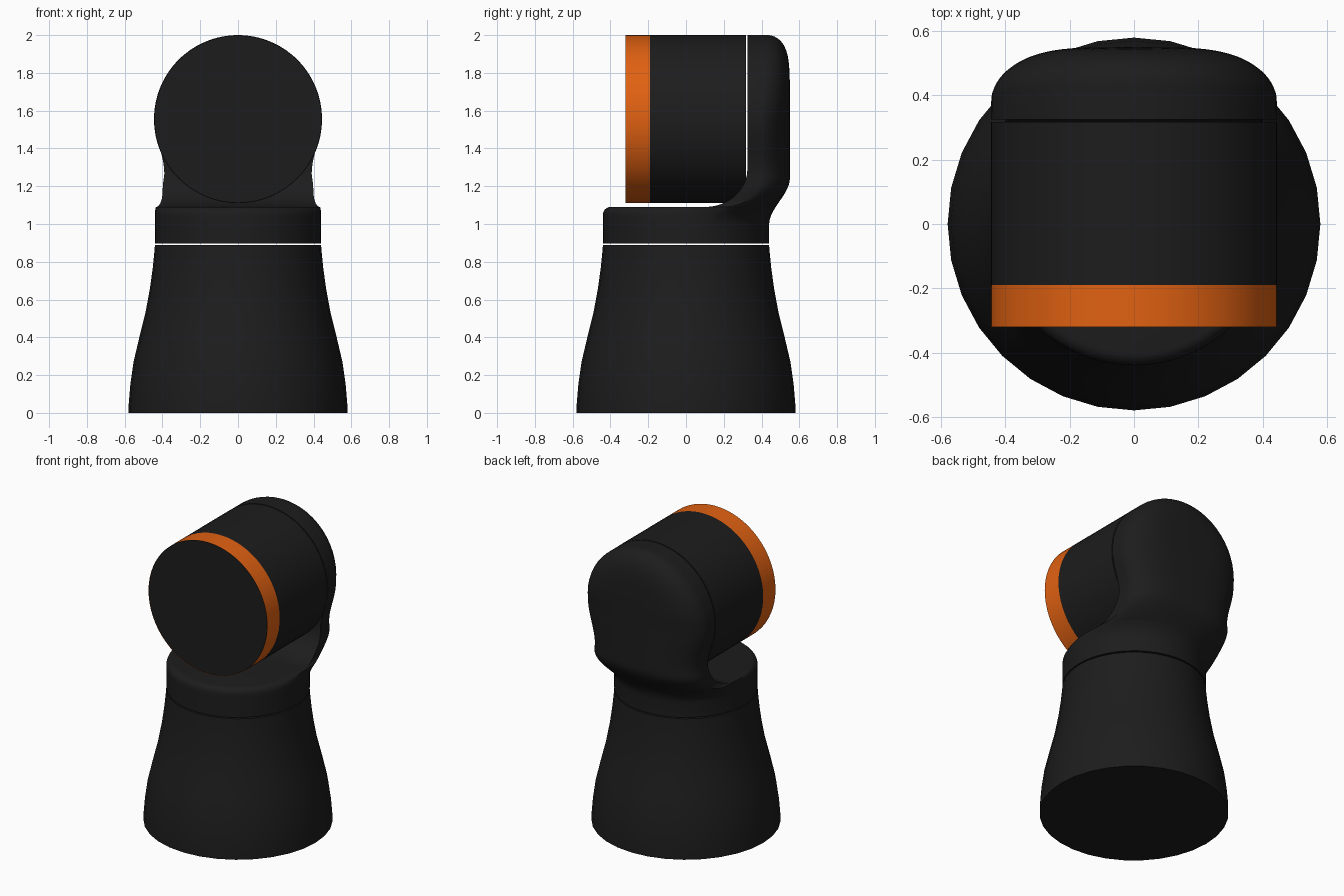
import bpy, bmesh
from math import sin, cos, pi, sqrt, asin, acos, radians, hypot

if "Cube" in bpy.data.objects:
    bpy.data.objects.remove(bpy.data.objects["Cube"])

ZC, R = 1.555, 0.445      # head axis height and radius
DISC = 0.44               # swivel disc radius


def material(name, rgb):
    m = bpy.data.materials.new(name)
    m.diffuse_color = (*rgb, 1)
    m.use_nodes = True
    m.node_tree.nodes["Principled BSDF"].inputs["Base Color"].default_value = m.diffuse_color
    return m


black = material("black", (0.012, 0.012, 0.012))
orange = material("orange", (0.75, 0.12, 0.006))


def loft(name, rings, mat, caps=True, angle=35):
    """Join rings of equal point count into a smooth skin."""
    bm = bmesh.new()
    rows = [[bm.verts.new(p) for p in ring] for ring in rings]
    n = len(rows[0])
    for a, b in zip(rows, rows[1:]):
        for i in range(n):
            j = (i + 1) % n
            bm.faces.new((a[i], a[j], b[j], b[i]))
    if caps:
        bm.faces.new(rows[0])
        bm.faces.new(rows[-1])
    bmesh.ops.remove_doubles(bm, verts=bm.verts, dist=1e-5)
    bmesh.ops.recalc_face_normals(bm, faces=bm.faces)
    me = bpy.data.meshes.new(name)
    bm.to_mesh(me)
    bm.free()
    ob = bpy.data.objects.new(name, me)
    bpy.context.collection.objects.link(ob)
    me.materials.append(mat)
    bpy.ops.object.select_all(action='DESELECT')
    ob.select_set(True)
    bpy.context.view_layer.objects.active = ob
    bpy.ops.object.shade_smooth_by_angle(angle=radians(angle))
    return ob


def angles(n):
    return [2 * pi * i / n for i in range(n)]


def lathe_z(profile, n):
    return [[(r * cos(a), r * sin(a), z) for a in angles(n)] for r, z in profile]


def lathe_y(profile, n=64):
    return [[(r * cos(a), y, ZC + r * sin(a)) for a in angles(n)] for r, y in profile]


# Flared base
loft("base", lathe_z([(0.58, 0), (0.58, 0.03), (0.57, 0.15), (0.553, 0.27),
                      (0.52, 0.41), (0.49, 0.53), (0.466, 0.66), (0.451, 0.77),
                      (0.443, 0.85), (0.44, 0.888)], 32), black)

# Cylindrical head with its orange front band
loft("head", lathe_y([(0.443, -0.32), (0.443, -0.19), (R, -0.19), (R, 0.318)]), black)
loft("head_band", lathe_y([(R, -0.321), (R, -0.19)]), orange, caps=False)


# Bracket: flat swivel disc that bends up into a round back plate
def smooth(t):
    t = min(max(t, 0), 1)
    return t * t * (3 - 2 * t)


def plate_width(z):
    if z > ZC:
        return sqrt(max(R * R - (z - ZC) ** 2, 0))
    if z > 1.27:
        return 0.39 + 0.055 * smooth((z - 1.27) / 0.285)
    return 0.39 + 0.05 * smooth((1.27 - z) / 0.2)


def plate_back(x, z, w):
    if z > ZC:
        r = hypot(x, z - ZC)
        k, q = (z - ZC) / r, r / R
    else:
        k, q = 0, abs(x) / w
    edge = 0.38 + 0.05 * k
    return edge + (0.55 - edge) * sqrt(max(1 - q ** (3 + 3 * k), 0))


def front_edge(z):
    t = min(max((z - 1.09) / 0.2, 0), 1)
    return 0.1 + 0.225 * sin(acos(1 - t))


def bracket_ring(z, inset=None, nb=48, nf=32):
    """inset=None: front cut straight; otherwise a full disc inset at the front."""
    w, yf = plate_width(z), front_edge(z)
    s = smooth((z - 1.0) / 0.24)
    a0 = asin(yf / DISC)
    ring = []
    for i in range(nb + 1):
        u = i / nb
        a = a0 + (pi - 2 * a0) * u
        px = w * cos(pi * u)
        py = yf if i in (0, nb) else plate_back(px, z, w)
        ring.append((s * px + (1 - s) * DISC * cos(a),
                     s * py + (1 - s) * DISC * sin(a), z))
    left, right = ring[-1], ring[0]
    for i in range(1, nf):
        v = i / nf
        if inset is None:
            ring.append((left[0] + (right[0] - left[0]) * v, yf, z))
        else:
            a = pi - a0 + (pi + 2 * a0) * v
            r = DISC - inset * smooth(min(v, 1 - v) * 5)
            ring.append((r * cos(a), r * sin(a), z))
    return ring


rings = [bracket_ring(z, 0) for z in (0.897, 1.0, 1.025, 1.05)]
rings += [bracket_ring(1.05 + 0.04 * sin(radians(d)), 0.04 * (1 - cos(radians(d))))
          for d in (20, 40, 60, 75, 90)]
rings += [bracket_ring(1.09 + 0.2 * (1 - cos(pi / 2 * i / 12))) for i in range(13)]
rings += [bracket_ring(1.29 + (ZC - 1.29) * i / 8) for i in range(1, 9)]
rings += [bracket_ring(ZC + R * sin(radians(d))) for d in
          (6, 12, 18, 24, 30, 36, 42, 48, 54, 60, 65, 70, 75, 79, 82, 85, 87, 89)]
loft("bracket", rings, black, angle=40)
